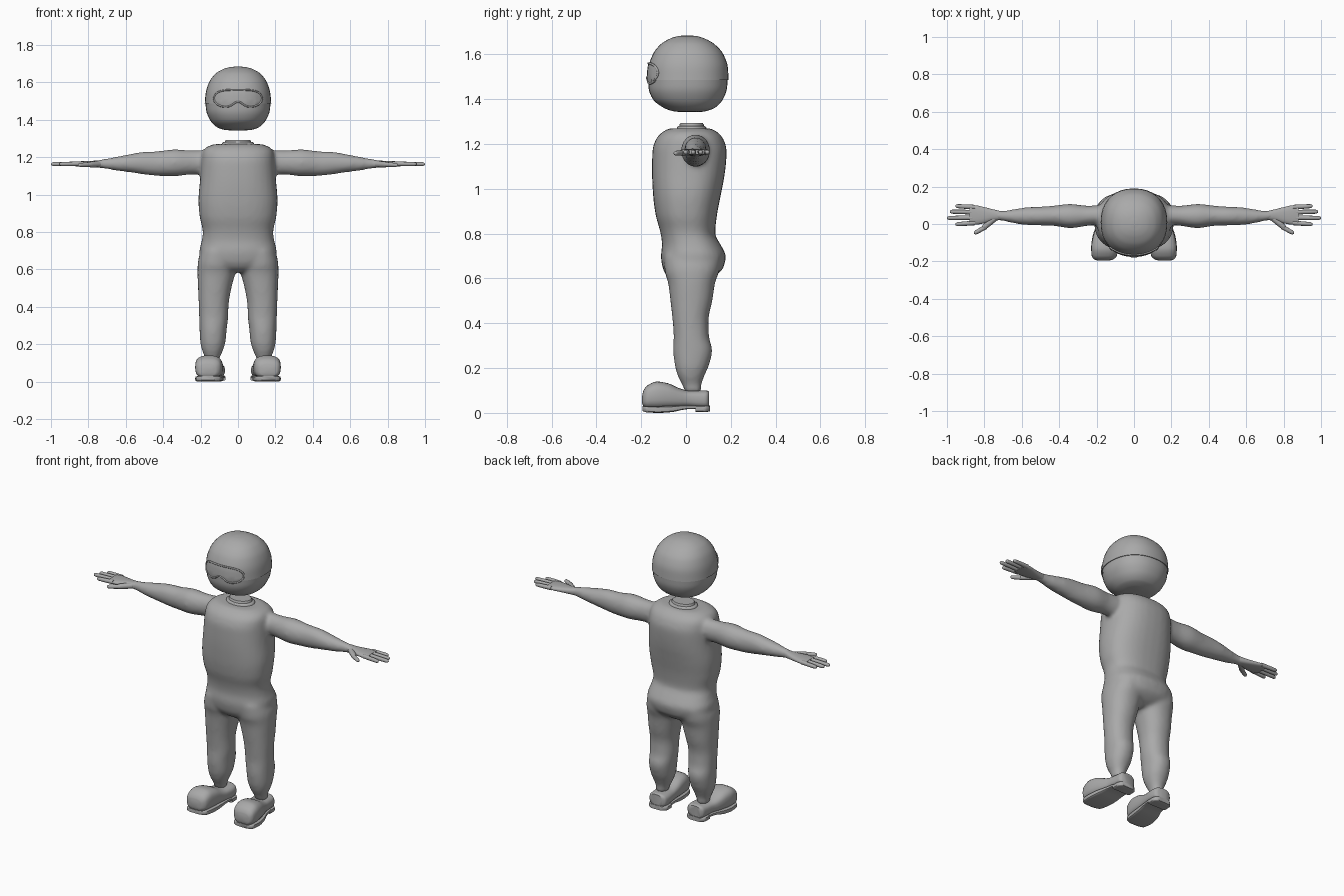
import bpy, bmesh, math
from mathutils import Vector, Matrix
from mathutils.bvhtree import BVHTree

grey = bpy.data.materials.new("suit_grey")
grey.diffuse_color = (0.4, 0.4, 0.4, 1)


def smooth_sections(rows, steps):
    """Monotone cubic interpolation of section rows along their first value."""
    n = len(rows)
    sec = [[(b[k] - a[k]) / (b[0] - a[0]) for k in range(5)] for a, b in zip(rows, rows[1:])]
    tan = [sec[0]]
    for i in range(1, n - 1):
        tan.append([2 * p * q / (p + q) if p * q > 0 else 0 for p, q in zip(sec[i - 1], sec[i])])
    tan.append(sec[-1])
    out = []
    for i in range(n - 1):
        a, b, h = rows[i], rows[i + 1], rows[i + 1][0] - rows[i][0]
        for s in range(steps):
            t = s / steps
            w = t * t * (3 - 2 * t)
            out.append([a[k] * (1 - w) + b[k] * w + h * (tan[i][k] * t * (1 - t) ** 2
                        - tan[i + 1][k] * t * t * (1 - t)) for k in range(5)])
    return out + [list(rows[-1])]


def loft(axis, rows, sides=24, power=2.0, steps=3, matrix=None):
    """Rows are (position, min u, max u, min v, max v); returns verts and faces."""
    verts, faces = [], []
    rings = smooth_sections(rows, steps)
    for p, u0, u1, v0, v1 in rings:
        for j in range(sides):
            a = 2 * math.pi * j / sides
            c, s = math.cos(a), math.sin(a)
            u = (u0 + u1) / 2 + (u1 - u0) / 2 * math.copysign(abs(c) ** (2 / power), c)
            v = (v0 + v1) / 2 + (v1 - v0) / 2 * math.copysign(abs(s) ** (2 / power), s)
            co = Vector({"x": (p, u, v), "y": (u, p, v), "z": (u, v, p)}[axis])
            verts.append(matrix @ co if matrix else co)
    for i in range(len(rings) - 1):
        for j in range(sides):
            k = (j + 1) % sides
            faces.append([i * sides + j, i * sides + k, (i + 1) * sides + k, (i + 1) * sides + j])
    faces.append(list(range(sides))[::-1])
    faces.append([(len(rings) - 1) * sides + j for j in range(sides)])
    return verts, faces


def mirrored(part):
    return [Vector((-v.x, v.y, v.z)) for v in part[0]], [f[::-1] for f in part[1]]


def make(name, parts, mirror=False, angle=45):
    if mirror:
        parts = parts + [mirrored(p) for p in parts]
    verts, faces = [], []
    for v, f in parts:
        faces += [[i + len(verts) for i in face] for face in f]
        verts += v
    me = bpy.data.meshes.new(name)
    me.from_pydata(verts, [], faces)
    bm = bmesh.new()
    bm.from_mesh(me)
    bmesh.ops.recalc_face_normals(bm, faces=bm.faces)
    bm.to_mesh(me)
    bm.free()
    me.materials.append(grey)
    me.polygons.foreach_set("use_smooth", [True] * len(me.polygons))
    me.set_sharp_from_angle(angle=math.radians(angle))
    ob = bpy.data.objects.new(name, me)
    bpy.context.collection.objects.link(ob)
    return ob


# Body: torso, arms and legs blended into one skin
torso = loft("z", [
    (0.585, -0.08, 0.08, -0.05, 0.08), (0.61, -0.15, 0.15, -0.085, 0.13),
    (0.65, -0.2, 0.2, -0.105, 0.168), (0.70, -0.207, 0.207, -0.112, 0.178),
    (0.75, -0.195, 0.195, -0.107, 0.155), (0.80, -0.188, 0.188, -0.113, 0.13),
    (0.88, -0.205, 0.205, -0.135, 0.138), (0.97, -0.212, 0.212, -0.147, 0.155),
    (1.08, -0.203, 0.203, -0.152, 0.175), (1.17, -0.197, 0.197, -0.15, 0.182),
    (1.22, -0.192, 0.192, -0.135, 0.168), (1.25, -0.175, 0.175, -0.11, 0.145),
    (1.27, -0.13, 0.13, -0.075, 0.11)], 32, 2.4)
arm = loft("x", [
    (0.08, 0.0, 0.1, 1.11, 1.235), (0.19, -0.005, 0.1, 1.108, 1.238),
    (0.25, -0.01, 0.098, 1.107, 1.237), (0.34, -0.023, 0.108, 1.098, 1.243),
    (0.43, -0.01, 0.098, 1.1, 1.232), (0.5, -0.008, 0.093, 1.107, 1.23),
    (0.57, -0.006, 0.09, 1.118, 1.218), (0.65, 0.005, 0.078, 1.128, 1.203),
    (0.71, 0.018, 0.07, 1.138, 1.192), (0.75, 0.02, 0.074, 1.143, 1.185)])
leg = loft("z", [
    (0.09, 0.105, 0.175, -0.005, 0.068), (0.12, 0.1, 0.175, -0.015, 0.068),
    (0.16, 0.083, 0.19, -0.035, 0.08), (0.21, 0.067, 0.202, -0.05, 0.102),
    (0.28, 0.06, 0.206, -0.057, 0.118), (0.34, 0.053, 0.208, -0.055, 0.103),
    (0.41, 0.05, 0.21, -0.06, 0.1), (0.5, 0.035, 0.214, -0.07, 0.118),
    (0.58, 0.015, 0.217, -0.08, 0.13), (0.63, 0.008, 0.216, -0.095, 0.148),
    (0.7, 0.008, 0.2, -0.1, 0.16)], power=2.2)
body = make("body", [torso, arm, leg, mirrored(arm), mirrored(leg)], angle=180)
remesh = body.modifiers.new("blend", "REMESH")
remesh.mode = "VOXEL"
remesh.voxel_size = 0.011
remesh.use_smooth_shade = True
relax = body.modifiers.new("relax", "SMOOTH")
relax.factor, relax.iterations = 0.5, 8

# Neck: oval stub with a thin collar
make("neck", [loft("z", [(1.24, -0.07, 0.07, -0.03, 0.08), (1.285, -0.07, 0.07, -0.03, 0.08),
                         (1.293, -0.065, 0.065, -0.025, 0.075)], steps=1)])
make("collar", [loft("z", [(1.262, -0.088, 0.088, -0.042, 0.093), (1.275, -0.085, 0.085, -0.04, 0.09),
                           (1.281, -0.078, 0.078, -0.034, 0.084)], steps=1)])


# Hands: flat palm, four fingers and a thumb
def finger(p, q, r):
    p, q = Vector(p), Vector(q)
    n = (q - p).length
    m = Matrix.Translation(p) @ (q - p).to_track_quat("X", "Z").to_matrix().to_4x4()
    rows = [(t, -w, w, -w, w) for t, w in
            ((0, r), (n * 0.5, r * 0.95), (n - r, r * 0.85), (n - r * 0.3, r * 0.6), (n, r * 0.2))]
    return loft("x", rows, 10, steps=2, matrix=m)


palm = loft("x", [
    (0.71, 0.022, 0.068, 1.143, 1.188), (0.76, 0.016, 0.08, 1.145, 1.182),
    (0.8, 0.004, 0.09, 1.147, 1.18), (0.85, -0.004, 0.1, 1.15, 1.178),
    (0.88, 0.0, 0.1, 1.153, 1.176)], 20, 2.4)
fingers = [finger((0.85, a, 1.165), (x, b, 1.163), 0.0125)
           for a, x, b in ((0.09, 0.955, 0.096), (0.063, 0.985, 0.066), (0.034, 1.0, 0.032), (0.006, 0.955, -0.002))]
thumb = [finger((0.74, 0.035, 1.163), (0.81, -0.025, 1.16), 0.017),
         finger((0.79, -0.014, 1.161), (0.855, -0.051, 1.158), 0.0125)]
make("hands", [palm] + fingers + thumb, mirror=True)

# Shoes: bulbous toe, low heel cup, separate sole and heel plates
shoe = loft("y", [
    (-0.196, 0.14, 0.185, 0.045, 0.075), (-0.19, 0.112, 0.212, 0.028, 0.1),
    (-0.17, 0.092, 0.226, 0.018, 0.124), (-0.13, 0.084, 0.229, 0.016, 0.14),
    (-0.08, 0.08, 0.222, 0.018, 0.132), (-0.03, 0.078, 0.208, 0.022, 0.11),
    (0.01, 0.074, 0.195, 0.024, 0.1), (0.06, 0.07, 0.188, 0.02, 0.1),
    (0.09, 0.074, 0.184, 0.02, 0.1), (0.103, 0.09, 0.17, 0.025, 0.095)], 28, 2.8)
make("shoes", [shoe], mirror=True)
sole = loft("y", [
    (-0.194, 0.125, 0.2, 0.008, 0.03), (-0.175, 0.095, 0.224, 0.002, 0.03),
    (-0.12, 0.083, 0.229, 0.0, 0.03), (-0.06, 0.078, 0.22, 0.004, 0.032),
    (0.0, 0.075, 0.2, 0.016, 0.034), (0.045, 0.07, 0.192, 0.018, 0.034)], 20, 6)
heel = loft("y", [
    (0.042, 0.067, 0.192, 0.004, 0.032), (0.085, 0.068, 0.19, 0.004, 0.032),
    (0.106, 0.09, 0.17, 0.006, 0.032)], 20, 6)
make("shoe_soles", [sole, heel], mirror=True)

# Head: upper shell slightly overlapping the lower half
upper = loft("z", [
    (1.486, -0.178, 0.178, -0.172, 0.19), (1.54, -0.173, 0.173, -0.168, 0.187),
    (1.6, -0.155, 0.155, -0.148, 0.167), (1.645, -0.122, 0.122, -0.113, 0.128),
    (1.67, -0.082, 0.082, -0.072, 0.085), (1.681, -0.045, 0.045, -0.038, 0.05),
    (1.685, -0.012, 0.012, -0.008, 0.018)], 36, 2.25, 4)
lower = loft("z", [
    (1.342, -0.025, 0.025, -0.02, 0.06), (1.347, -0.075, 0.075, -0.06, 0.09),
    (1.362, -0.115, 0.115, -0.1, 0.13), (1.4, -0.15, 0.15, -0.148, 0.165),
    (1.45, -0.17, 0.17, -0.167, 0.183), (1.49, -0.174, 0.174, -0.169, 0.186)], 36, 2.25, 4)
make("head_upper", [upper])
make("head_lower", [lower])

# Goggles: curved plate and rim wrapped onto the face
trees = [BVHTree.FromPolygons(*part) for part in (upper, lower)]


def on_face(x, z, lift):
    hits = [t.ray_cast(Vector((x, -1, z)), Vector((0, 1, 0)))[0] for t in trees]
    return Vector((x, min(h.y for h in hits if h) - lift, z))


def bounds(x):
    t = min(abs(x) / 0.128, 1)
    end = math.sqrt(1 - t ** 4)
    notch = 0.03 * math.exp(-(x / 0.035) ** 2)
    return 1.515 - 0.048 * end + notch, 1.515 + 0.045 * end


cols = [0.128 * math.sin(math.pi / 2 * i / 16) for i in range(-16, 17)]
grid = [on_face(x, bounds(x)[0] + (bounds(x)[1] - bounds(x)[0]) * k / 6, 0.004)
        for x in cols for k in range(7)]
make("goggle_lens", [(grid, [[i * 7 + k, i * 7 + k + 1, i * 7 + k + 8, i * 7 + k + 7]
                             for i in range(32) for k in range(6)])])
outline = [on_face(x, bounds(x)[1], 0.003) for x in cols]
outline += [on_face(x, bounds(x)[0], 0.003) for x in cols[-2:0:-1]]
rim_curve = bpy.data.curves.new("goggle_rim", "CURVE")
rim_curve.dimensions = "3D"
rim_curve.bevel_depth = 0.005
rim_curve.bevel_resolution = 2
spline = rim_curve.splines.new("POLY")
spline.points.add(len(outline) - 1)
for pt, co in zip(spline.points, outline):
    pt.co = (*co, 1)
spline.use_cyclic_u = True
rim_curve.materials.append(grey)
bpy.context.collection.objects.link(bpy.data.objects.new("goggle_rim", rim_curve))
